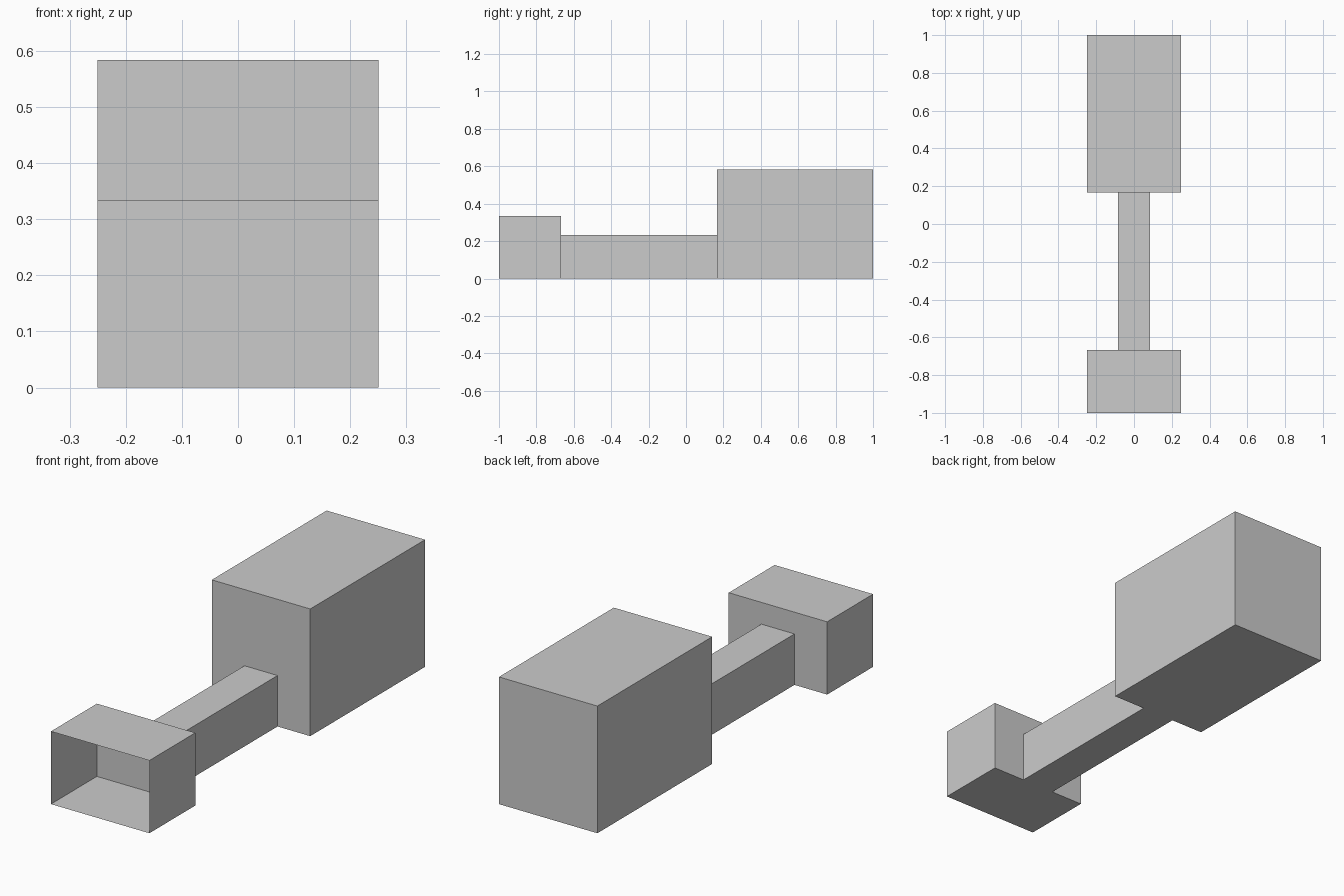
import bpy
import bmesh

if "Cube" in bpy.data.objects:
    bpy.data.objects.remove(bpy.data.objects["Cube"])

HALF_W = 0.25               # half width of both chambers
DOOR_W, DOOR_H = 0.084, 0.234  # half width and height of the passage
Y_FRONT, Y_DOOR_A, Y_DOOR_B, Y_BACK = -1.0, -0.667, 0.167, 1.0


def shell(name, w, h, y0, y1, front, back):
    """Thin-walled box; each end is 'open', 'solid' or 'doorway'."""
    bm = bmesh.new()
    section = [(-w, 0), (w, 0), (w, h), (-w, h)]
    # floor, walls and ceiling
    rings = [[bm.verts.new((x, y, z)) for x, z in section] for y in (y0, y1)]
    for i in range(4):
        j = (i + 1) % 4
        bm.faces.new((rings[0][j], rings[0][i], rings[1][i], rings[1][j]))
    # end walls, with a notch at floor level for a doorway
    for ring, y, kind in ((rings[0], y0, front), (rings[1], y1, back)):
        if kind == 'open':
            continue
        wall = list(ring)
        if kind == 'doorway':
            notch = [(-DOOR_W, 0), (-DOOR_W, DOOR_H), (DOOR_W, DOOR_H), (DOOR_W, 0)]
            wall[1:1] = [bm.verts.new((x, y, z)) for x, z in notch]
        if y == y1:
            wall.reverse()
        face = bm.faces.new(wall)
        if kind == 'doorway':
            bmesh.ops.triangulate(bm, faces=[face])
    mesh = bpy.data.meshes.new(name)
    bm.to_mesh(mesh)
    bm.free()
    obj = bpy.data.objects.new(name, mesh)
    bpy.context.collection.objects.link(obj)
    return obj


# Entrance room, open to the front
shell("front_chamber", HALF_W, 0.334, Y_FRONT, Y_DOOR_A, 'open', 'doorway')
# Narrow corridor joining the rooms
shell("passage", DOOR_W, DOOR_H, Y_DOOR_A, Y_DOOR_B, 'open', 'open')
# Tall closed room at the rear
shell("rear_chamber", HALF_W, 0.584, Y_DOOR_B, Y_BACK, 'doorway', 'solid')
